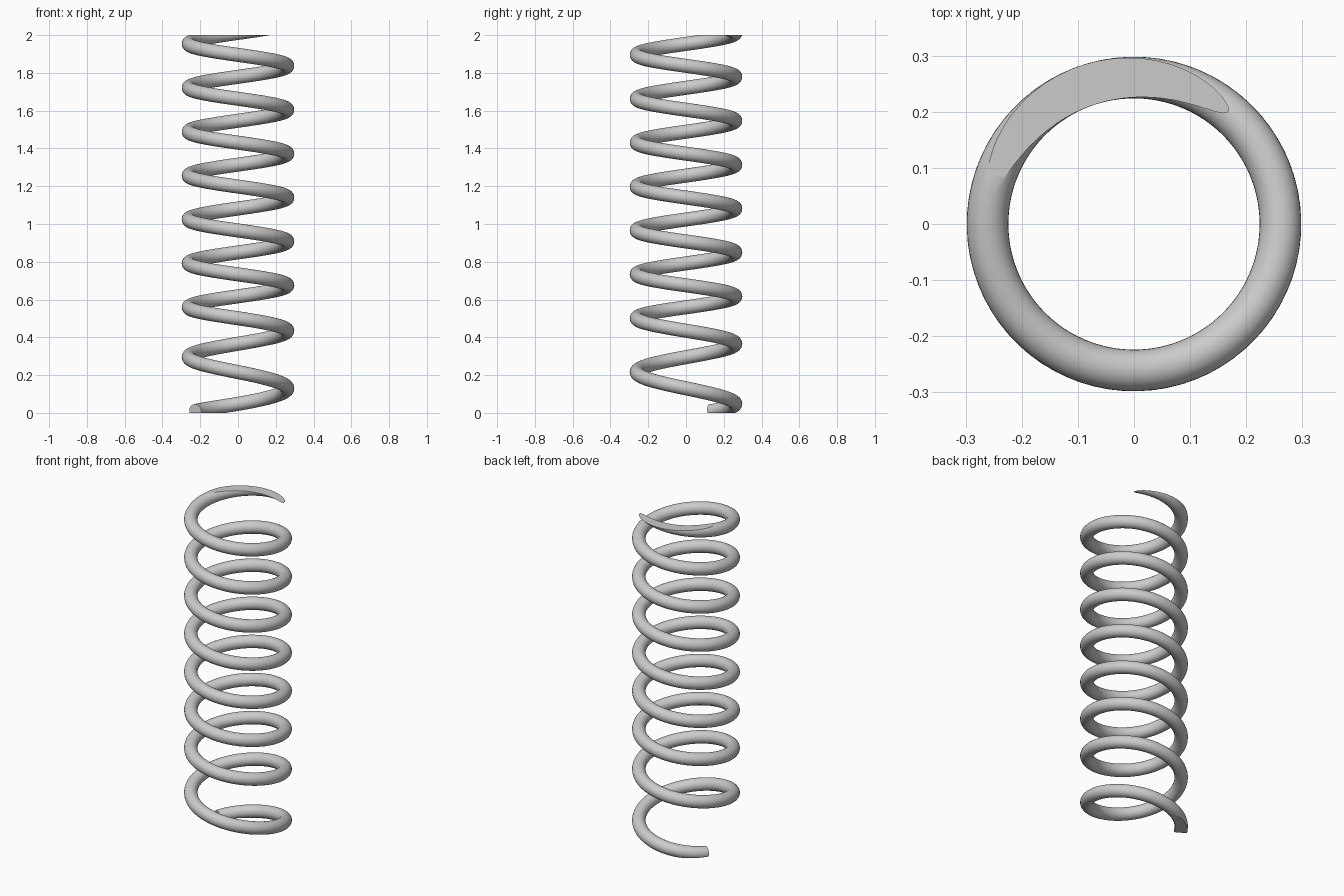
import bpy, bmesh, math
from mathutils import Vector

if "Cube" in bpy.data.objects:
    bpy.data.objects.remove(bpy.data.objects["Cube"])

R, WIRE = 0.261, 0.037          # coil radius, wire radius
STEPS, SIDES = 18, 32           # rings per quarter turn, sides of the wire
Q0, Q1 = 1 / 3, 33.75           # start and end, in quarter turns
RISE = 0.0581                   # steady rise per quarter turn
LOW = [-0.008, 0.048, 0.130, 0.216, 0.295, 0.366, 0.435]  # wider first coils


def knot(i):
    if i < 0:
        return LOW[0] - 0.05
    return LOW[i] if i < len(LOW) else 2.0115 - (33 - i) * RISE


def height(q):
    i = math.floor(q)
    t = q - i
    a, b, c, d = (knot(i + k) for k in (-1, 0, 1, 2))
    return b + 0.5 * t * (c - a + t * (2*a - 5*b + 4*c - d + t * (3*(b - c) + d - a)))


def point(q):
    # left-handed coil, starting from the back left
    a = math.pi - q * math.pi / 2
    return Vector((R * math.cos(a), R * math.sin(a), height(q)))


# Sweep a round wire along the coil
bm = bmesh.new()
n = round((Q1 - Q0) * STEPS)
rings = []
for k in range(n + 1):
    q = Q0 + (Q1 - Q0) * k / n
    p = point(q)
    tangent = (point(q + 0.01) - point(q - 0.01)).normalized()
    out = Vector((p.x, p.y, 0)).normalized()
    up = out.cross(tangent).normalized()
    ring = []
    for s in range(SIDES):
        a = 2 * math.pi * s / SIDES
        ring.append(bm.verts.new(p + WIRE * (math.cos(a) * out + math.sin(a) * up)))
    rings.append(ring)
for r0, r1 in zip(rings, rings[1:]):
    for s in range(SIDES):
        t = (s + 1) % SIDES
        bm.faces.new((r0[s], r0[t], r1[t], r1[s]))
bm.faces.new(rings[0])
bm.faces.new(rings[-1])

# Grind both ends flat
for z, d in ((0, -1), (2, 1)):
    cut = bmesh.ops.bisect_plane(
        bm, geom=bm.verts[:] + bm.edges[:] + bm.faces[:],
        plane_co=(0, 0, z), plane_no=(0, 0, d), clear_outer=True)
    edges = [e for e in cut["geom_cut"]
             if isinstance(e, bmesh.types.BMEdge) and e.is_boundary]
    bmesh.ops.triangle_fill(bm, edges=edges, use_beauty=True, normal=(0, 0, d))
bmesh.ops.recalc_face_normals(bm, faces=bm.faces[:])

mesh = bpy.data.meshes.new("coil_spring")
bm.to_mesh(mesh)
bm.free()
spring = bpy.data.objects.new("coil_spring", mesh)
bpy.context.collection.objects.link(spring)
bpy.context.view_layer.objects.active = spring
spring.select_set(True)
bpy.ops.object.shade_smooth_by_angle(angle=math.radians(25))
